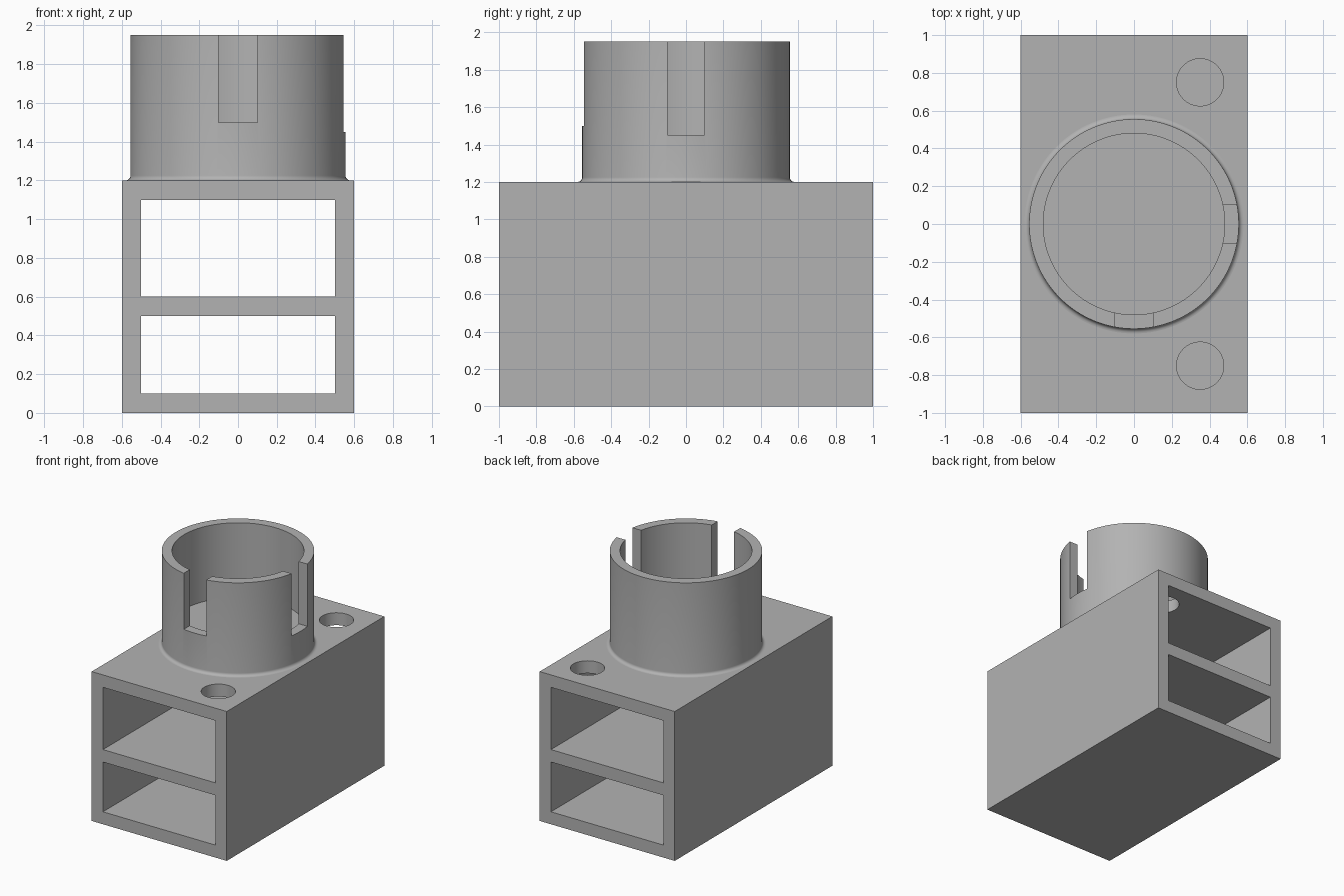
import bpy, bmesh, math
from mathutils import Matrix, Vector

if "Cube" in bpy.data.objects:
    bpy.data.objects.remove(bpy.data.objects["Cube"], do_unlink=True)

GREY = (0.45, 0.45, 0.45, 1)
grey = bpy.data.materials.new("plain grey")
grey.use_nodes = True
grey.diffuse_color = GREY
grey.node_tree.nodes["Principled BSDF"].inputs["Base Color"].default_value = GREY


def make_object(name, bm):
    bmesh.ops.recalc_face_normals(bm, faces=bm.faces)
    mesh = bpy.data.meshes.new(name)
    bm.to_mesh(mesh)
    bm.free()
    mesh.materials.append(grey)
    obj = bpy.data.objects.new(name, mesh)
    bpy.context.collection.objects.link(obj)
    return obj


def block(name, low, high):
    low, high = Vector(low), Vector(high)
    bm = bmesh.new()
    bmesh.ops.create_cube(bm, size=1, matrix=Matrix.Translation((low + high) / 2)
                          @ Matrix.Diagonal((*(high - low), 1)))
    return make_object(name, bm)


def cylinder(name, centre, radius, depth):
    bm = bmesh.new()
    bmesh.ops.create_cone(bm, cap_ends=True, segments=64, radius1=radius,
                          radius2=radius, depth=depth,
                          matrix=Matrix.Translation(centre))
    return make_object(name, bm)


def lathe(name, profile, steps=128):
    # profile runs from axis to axis, so the spun solid is closed
    bm = bmesh.new()
    verts = [bm.verts.new((r, 0, z)) for r, z in profile]
    edges = [bm.edges.new(pair) for pair in zip(verts, verts[1:])]
    bmesh.ops.spin(bm, geom=verts + edges, cent=(0, 0, 0), axis=(0, 0, 1),
                   angle=math.tau, steps=steps)
    bmesh.ops.remove_doubles(bm, verts=bm.verts, dist=0.0001)
    return make_object(name, bm)


def cut(target, cutters):
    for cutter in cutters:
        mod = target.modifiers.new(cutter.name, "BOOLEAN")
        mod.operation = "DIFFERENCE"
        mod.solver = "EXACT"
        mod.object = cutter
    graph = bpy.context.evaluated_depsgraph_get()
    mesh = bpy.data.meshes.new_from_object(target.evaluated_get(graph))
    target.modifiers.clear()
    target.data = mesh
    for cutter in cutters:
        bpy.data.objects.remove(cutter, do_unlink=True)


# Housing with two through channels and two holes in its top wall
housing = block("housing", (-0.6, -1, 0), (0.6, 1, 1.2))
cut(housing, [
    block("lower_channel", (-0.5, -1.2, 0.1), (0.5, 1.2, 0.5)),
    block("upper_channel", (-0.5, -1.2, 0.6), (0.5, 1.2, 1.1)),
    cylinder("front_hole", (0.35, -0.75, 1.15), 0.125, 0.3),
    cylinder("back_hole", (0.35, 0.75, 1.15), 0.125, 0.3),
])

# Round socket with a raised floor and a small fillet at its foot
OUTER, INNER, FILLET = 0.555, 0.48, 0.025
foot = [(OUTER + FILLET * (1 - math.cos(a)), 1.2 + FILLET * (1 - math.sin(a)))
        for a in (i * math.pi / 12 for i in range(7))]
socket = lathe("socket", [(0, 1.35), (INNER, 1.35), (INNER, 1.95), (OUTER, 1.95)]
               + foot + [(OUTER + FILLET, 1.16), (0, 1.16)])
cut(socket, [
    block("front_slot", (-0.1, -0.7, 1.5), (0.1, -0.3, 2.1)),
    block("left_slot", (0.3, -0.1, 1.45), (0.7, 0.1, 2.1)),
])

# Smooth the curved walls and keep the rims sharp
for obj in (housing, socket):
    bpy.ops.object.select_all(action="DESELECT")
    obj.select_set(True)
    bpy.context.view_layer.objects.active = obj
    bpy.ops.object.shade_smooth_by_angle(angle=math.radians(30))
